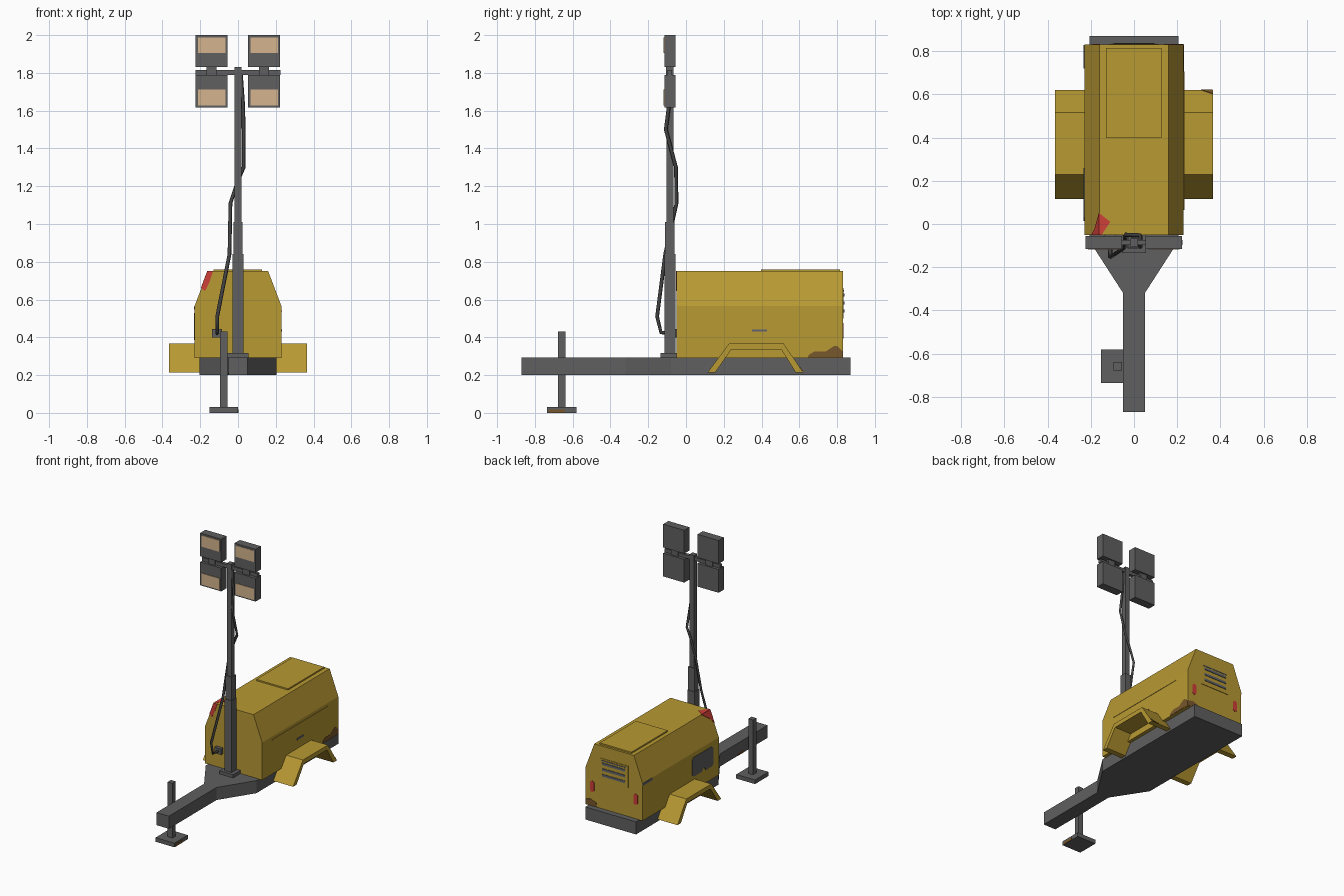
import bpy, bmesh
from mathutils import Vector

if "Cube" in bpy.data.objects:
    bpy.data.objects.remove(bpy.data.objects["Cube"])


def material(name, rgb):
    m = bpy.data.materials.new(name)
    m.diffuse_color = (*rgb, 1)
    m.use_nodes = True
    m.node_tree.nodes["Principled BSDF"].inputs["Base Color"].default_value = m.diffuse_color
    return m


YELLOW = material("yellow paint", (0.48, 0.32, 0.033))
GREY = material("dark grey steel", (0.115, 0.115, 0.115))
CABLE = material("black rubber", (0.06, 0.06, 0.06))
LENS = material("tan lens", (0.66, 0.46, 0.27))
RED = material("red", (0.62, 0.05, 0.04))
RUST = material("brown rust", (0.19, 0.095, 0.025))
SLAT = material("blue grey slat", (0.12, 0.13, 0.16))


def finish(name, bm, mat):
    bmesh.ops.recalc_face_normals(bm, faces=bm.faces)
    me = bpy.data.meshes.new(name)
    bm.to_mesh(me)
    bm.free()
    me.materials.append(mat)
    ob = bpy.data.objects.new(name, me)
    bpy.context.collection.objects.link(ob)
    return ob


def prism(name, pts, vec, mat):
    """Extrude a flat outline of 3D points along vec."""
    bm = bmesh.new()
    f = bm.faces.new([bm.verts.new(p) for p in pts])
    new = bmesh.ops.extrude_face_region(bm, geom=[f])["geom"]
    bmesh.ops.translate(bm, vec=Vector(vec),
                        verts=[v for v in new if isinstance(v, bmesh.types.BMVert)])
    if not any(f.is_valid and len(f.verts) == len(pts) and f.normal.dot(Vector(vec)) < 0 for f in bm.faces):
        pass
    # make sure the starting cap exists
    base = [min(bm.verts, key=lambda v: (v.co - Vector(p)).length) for p in pts]
    if bm.faces.get(base) is None:
        bm.faces.new(base)
    return finish(name, bm, mat)


def box(name, x, y, z, mat):
    pts = [(x[0], y[0], z[0]), (x[1], y[0], z[0]), (x[1], y[1], z[0]), (x[0], y[1], z[0])]
    return prism(name, pts, (0, 0, z[1] - z[0]), mat)


def post(name, cx, cy, r, z, mat):
    return box(name, (cx - r, cx + r), (cy - r, cy + r), z, mat)


# Chassis with tapered tow bar
half = [(0.05, -0.87), (0.05, -0.32), (0.205, -0.08), (0.205, 0.87)]
outline = half + [(-x, y) for x, y in reversed(half)]
prism("chassis", [(x, y, 0.2) for x, y in outline], (0, 0, 0.092), GREY)

# Body housing with sloped shoulders, and top hatch
half = [(0.23, 0.29), (0.23, 0.565), (0.16, 0.75)]
outline = half + [(-x, z) for x, z in reversed(half)]
prism("body", [(x, -0.05, z) for x, z in outline], (0, 0.88, 0), YELLOW)
box("top_hatch", (-0.13, 0.127), (0.397, 0.815), (0.745, 0.76), YELLOW)

# Fenders: bent plates on both sides
arch = [(0.115, 0.215), (0.228, 0.367), (0.517, 0.367), (0.62, 0.215),
        (0.58, 0.215), (0.505, 0.335), (0.24, 0.335), (0.155, 0.215)]
for side, x0 in (("right", 0.205), ("left", -0.365)):
    prism(side + "_fender", [(x0, y, z) for y, z in arch], (0.16, 0, 0), YELLOW)

# Jack stand beside the tow bar
post("jack_leg", -0.075, -0.658, 0.019, (0.02, 0.43), GREY)
box("jack_foot", (-0.152, 0.0), (-0.735, -0.58), (0.0, 0.03), GREY)

# Telescopic mast
MY = -0.085
box("mast_base", (-0.055, 0.055), (-0.135, -0.05), (0.285, 0.316), GREY)
for i, (r, z) in enumerate([(0.029, (0.31, 0.84)), (0.025, (0.84, 1.01)), (0.018, (1.0, 1.83))]):
    post(f"mast_section_{i + 1}", 0, MY, r, z, GREY)
box("lamp_crossbar", (-0.225, 0.225), (MY - 0.012, MY + 0.012), (1.79, 1.815), GREY)

# Four floodlights
for side, cx in (("left", -0.14), ("right", 0.138)):
    box(side + "_lamp_bracket", (cx - 0.027, cx + 0.027), (MY - 0.02, MY + 0.02), (1.77, 1.85), GREY)
    for level, z0, l0 in (("upper", 1.83, 1.905), ("lower", 1.618, 1.628)):
        box(f"{side}_{level}_lamp", (cx - 0.085, cx + 0.085), (MY - 0.03, MY + 0.03),
            (z0, z0 + 0.17), GREY)
        box(f"{side}_{level}_lens", (cx - 0.073, cx + 0.073), (MY - 0.034, MY - 0.028),
            (l0, l0 + 0.083), LENS)

# Power socket and cable winding up the mast
box("power_socket", (-0.138, -0.085), (-0.075, -0.045), (0.4, 0.443), GREY)
path = [(-0.11, -0.06, 0.42), (-0.11, -0.132, 0.425), (-0.11, -0.153, 0.51), (-0.045, -0.11, 0.84),
        (-0.04, -0.05, 1.11), (0.0, -0.052, 1.23), (0.03, -0.053, 1.3),
        (0.03, -0.107, 1.5), (0.027, -0.09, 1.63), (0.015, -0.09, 1.8)]
cu = bpy.data.curves.new("power_cable", "CURVE")
cu.dimensions = "3D"
cu.bevel_depth = 0.01
cu.bevel_resolution = 0
cu.use_fill_caps = True
sp = cu.splines.new("POLY")
sp.points.add(len(path) - 1)
for p, co in zip(sp.points, path):
    p.co = (*co, 1)
cu.materials.append(CABLE)
cable = bpy.data.objects.new("power_cable", cu)
bpy.context.collection.objects.link(cable)
bpy.context.view_layer.objects.active = cable
cable.select_set(True)
bpy.ops.object.convert(target="MESH")

# Rear grille and tail lights
box("rear_grille_panel", (-0.115, 0.115), (0.828, 0.834), (0.5, 0.66), YELLOW)
for i in range(3):
    z = 0.54 + 0.042 * i
    box(f"grille_slat_{i + 1}", (-0.092, 0.092), (0.83, 0.838), (z - 0.008, z + 0.008), SLAT)
box("grille_top_gap", (-0.1, 0.1), (0.83, 0.836), (0.642, 0.65), GREY)
light = [(-0.017, -0.03), (0, -0.042), (0.017, -0.03), (0.017, 0.03), (0, 0.042), (-0.017, 0.03)]
for side, cx in (("left", -0.175), ("right", 0.175)):
    prism(side + "_tail_light", [(cx + x, 0.829, 0.435 + z) for x, z in light], (0, 0.005, 0), RED)

# Side details: right trim and handle, left control panel and vent
box("right_door_trim", (0.228, 0.233), (0.065, 0.705), (0.537, 0.543), YELLOW)
box("right_door_handle", (0.228, 0.234), (0.35, 0.43), (0.43, 0.442), SLAT)
panel = [(0.015, 0.40), (0.03, 0.385), (0.10, 0.385), (0.125, 0.415), (0.15, 0.39), (0.245, 0.39),
         (0.26, 0.405), (0.26, 0.515), (0.245, 0.53), (0.03, 0.53), (0.015, 0.515)]
prism("left_control_panel", [(-0.229, y, z) for y, z in panel], (-0.004, 0, 0), GREY)
box("left_rear_vent", (-0.234, -0.228), (0.72, 0.828), (0.548, 0.564), SLAT)

# Red paint mark wrapping the front left shoulder
prism("red_mark_top", [(-0.16, 0.05, 0.749), (-0.11, 0.01, 0.749), (-0.15, -0.05, 0.749),
                       (-0.16, -0.05, 0.749)], (0, 0, 0.003), RED)
prism("red_mark_slope", [(-0.16, 0.05, 0.75), (-0.16, -0.05, 0.75), (-0.194, -0.05, 0.66),
                         (-0.18, -0.02, 0.697)], (-0.003, 0, 0.001), RED)
prism("red_mark_front", [(-0.16, -0.049, 0.75), (-0.132, -0.049, 0.75), (-0.152, -0.049, 0.69),
                         (-0.175, -0.049, 0.645), (-0.194, -0.049, 0.66)], (0, -0.003, 0), RED)

# Rust patches
rust = [(0.645, 0.293), (0.65, 0.307), (0.68, 0.325), (0.74, 0.325), (0.785, 0.355),
        (0.80, 0.355), (0.83, 0.325), (0.83, 0.293)]
prism("body_rust_side", [(0.229, y, z) for y, z in rust], (0.003, 0, 0), RUST)
rust = [(0.23, 0.293), (0.23, 0.33), (0.19, 0.34), (0.145, 0.325), (0.14, 0.293)]
prism("body_rust_rear", [(x, 0.829, z) for x, z in rust], (0, 0.003, 0), RUST)
prism("fender_rust", [(0.31, 0.62, 0.216), (0.363, 0.62, 0.216), (0.363, 0.602, 0.242)],
      (0, 0.002, 0.002), RUST)
box("jack_foot_rust", (-0.002, 0.002), (-0.725, -0.64), (0.0, 0.018), RUST)
box("tow_bar_rust", (-0.052, -0.049), (-0.6, -0.53), (0.2, 0.213), RUST)
